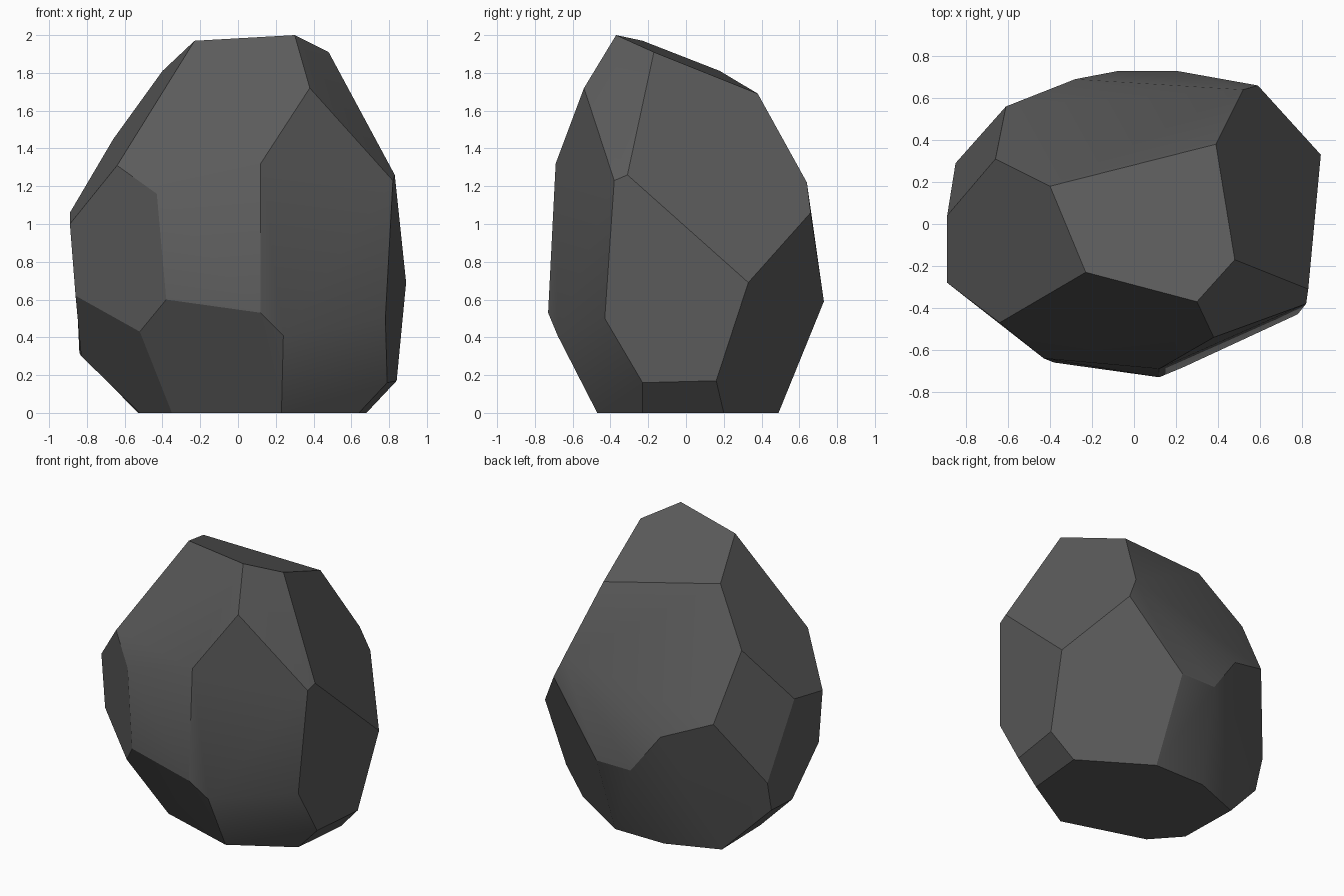
import bpy
import bmesh
from math import radians

# Remove the default cube if present
default = bpy.data.objects.get("Cube")
if default:
    bpy.data.objects.remove(default, do_unlink=True)

# Angle under which facets merge, and angle under which edges shade smooth
MERGE_ANGLE = radians(6)
SMOOTH_ANGLE = radians(30)

# Corner rings of the chipped boulder, from the slanted top down to the base
crown = [(-.23, -.23, 1.97), (.3, -.37, 2), (.48, -.17, 1.91),
         (.39, .38, 1.69), (-.4, .18, 1.81)]
shoulder = [(.38, -.54, 1.72), (.12, -.69, 1.32), (-.43, -.64, 1.16),
            (-.64, -.47, 1.31), (-.66, .31, 1.45), (.52, .64, 1.22),
            (.59, .66, 1.06), (.83, -.31, 1.26), (.82, -.38, 1.23)]
waist = [(-.89, -.28, 1), (-.89, .04, 1.06), (-.61, .56, 1),
         (-.28, .69, .87), (-.07, .73, .59), (.2, .73, .59),
         (.89, .33, .69), (.78, -.43, .5), (.12, -.73, .53),
         (-.38, -.66, .6), (-.86, -.28, .62), (-.85, .29, .54)]
lower_edge = [(.24, -.68, .41), (-.52, -.52, .43), (-.83, -.02, .3),
              (-.84, .23, .32), (.84, .16, .17), (.79, -.23, .16)]
base = [(.23, -.47), (.64, -.23), (.68, .2), (.22, .49),
        (-.17, .49), (-.53, .35), (-.52, -.1), (-.35, -.29)]


def make_material(name, grey):
    """Flat grey material, for both viewport and render."""
    colour = (grey, grey, grey, 1)
    material = bpy.data.materials.new(name)
    material.use_nodes = True
    material.diffuse_color = colour
    shader = next(node for node in material.node_tree.nodes
                  if node.type == 'BSDF_PRINCIPLED')
    shader.inputs["Base Color"].default_value = colour
    return material


def faceted_solid(name, corners, material):
    """Wrap the corners in a convex hull with clean flat facets."""
    bm = bmesh.new()
    for corner in corners:
        bm.verts.new(corner)
    bmesh.ops.convex_hull(bm, input=list(bm.verts))

    # Drop corners the hull did not use, then merge coplanar triangles
    loose = [vert for vert in bm.verts if not vert.link_faces]
    bmesh.ops.delete(bm, geom=loose, context='VERTS')
    bmesh.ops.dissolve_limit(bm, angle_limit=MERGE_ANGLE,
                             verts=list(bm.verts), edges=list(bm.edges))
    bmesh.ops.recalc_face_normals(bm, faces=list(bm.faces))

    # Soften shallow edges and keep the chipped ridges sharp
    for face in bm.faces:
        face.smooth = True
    for edge in bm.edges:
        edge.smooth = edge.calc_face_angle(0) < SMOOTH_ANGLE

    mesh = bpy.data.meshes.new(name)
    bm.to_mesh(mesh)
    bm.free()
    mesh.materials.append(material)
    solid = bpy.data.objects.new(name, mesh)
    bpy.context.collection.objects.link(solid)
    return solid


# Boulder
stone = make_material("dark_grey_stone", .105)
ground_ring = [(x, y, 0) for x, y in base]
faceted_solid("boulder", crown + shoulder + waist + lower_edge + ground_ring,
              stone)
